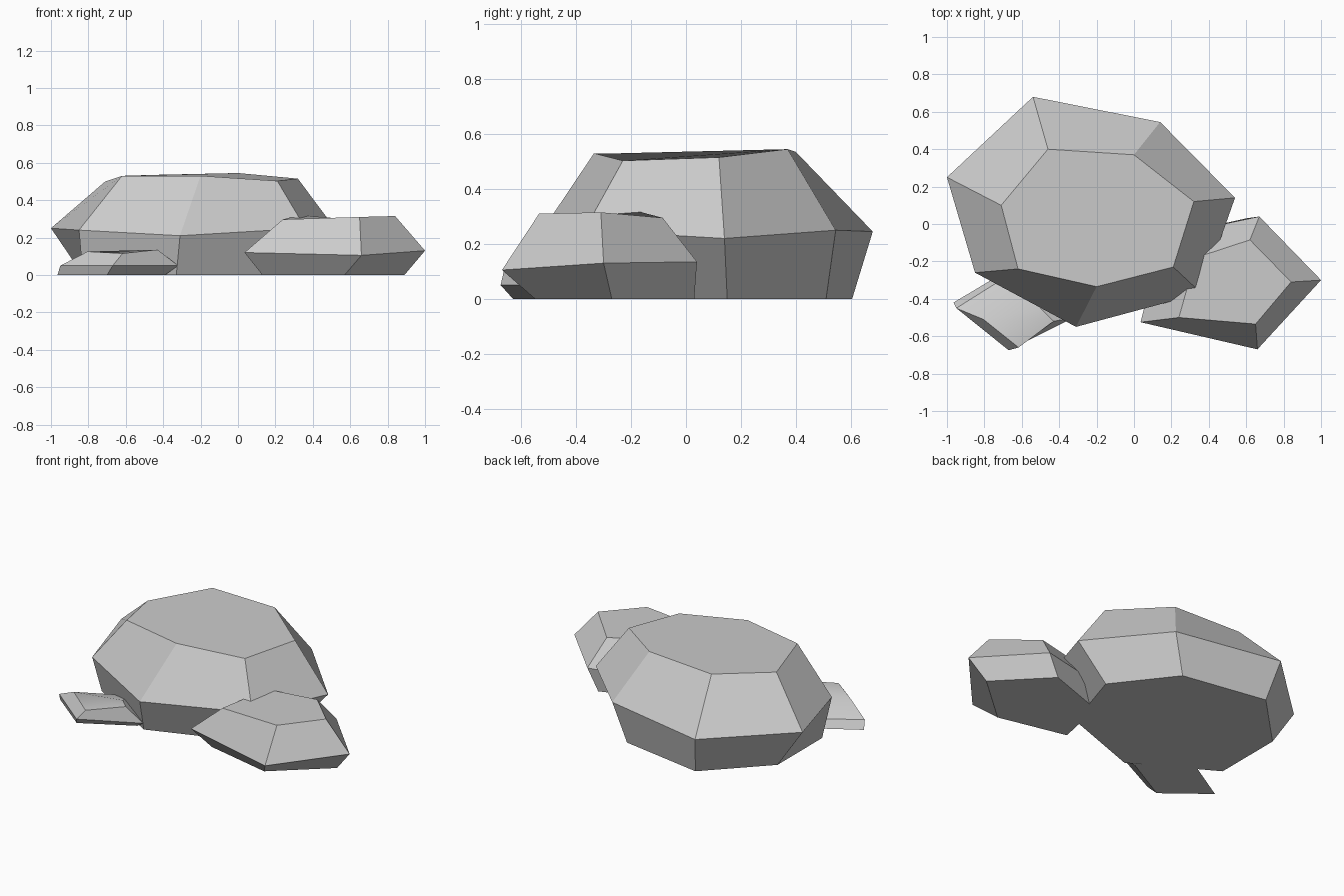
import bpy, bmesh, math

if "Cube" in bpy.data.objects:
    bpy.data.objects.remove(bpy.data.objects["Cube"])


def rock(name, *rings):
    """Faceted boulder lofted through matching rings, bottom to top."""
    bm = bmesh.new()
    loops = [[bm.verts.new(p) for p in ring] for ring in rings]
    n = len(loops[0])
    for lo, hi in zip(loops, loops[1:]):
        for i in range(n):
            j = (i + 1) % n
            bm.faces.new((lo[i], lo[j], hi[j], hi[i]))
    bm.faces.new(loops[0][::-1])
    bm.faces.new(loops[-1])
    bmesh.ops.recalc_face_normals(bm, faces=bm.faces[:])
    mesh = bpy.data.meshes.new(name)
    bm.to_mesh(mesh)
    bm.free()
    ob = bpy.data.objects.new(name, mesh)
    bpy.context.collection.objects.link(ob)
    bpy.ops.object.select_all(action='DESELECT')
    ob.select_set(True)
    bpy.context.view_layer.objects.active = ob
    bpy.ops.object.shade_smooth_by_angle(angle=math.radians(30))


# Large seven-sided boulder: ground, widest and top rings
rock("large_boulder",
     [(-.83, .26, 0), (-.83, -.19, 0), (-.33, -.48, 0), (.20, -.29, 0),
      (.34, .15, 0), (.06, .51, 0), (-.49, .605, 0)],
     [(-1, .25, .25), (-.85, -.26, .24), (-.31, -.55, .21), (.36, -.37, .25),
      (.54, .14, .22), (.14, .545, .25), (-.54, .68, .245)],
     [(-.71, .10, .50), (-.62, -.24, .53), (-.20, -.335, .53), (.21, -.23, .503),
      (.32, .12, .515), (0, .37, .545), (-.46, .40, .535)])

# Medium five-sided boulder on the right
rock("medium_boulder",
     [(.89, -.27, 0), (.60, .03, 0), (.20, -.11, 0), (.13, -.45, 0), (.57, -.55, 0)],
     [(1, -.30, .13), (.67, .04, .135), (.15, -.07, .13), (.035, -.525, .12),
      (.66, -.67, .105)],
     [(.84, -.31, .315), (.62, -.085, .295), (.33, -.18, .32), (.24, -.50, .297),
      (.65, -.535, .31)])

# Small flat stone at the front left
rock("small_stone",
     [(-.965, -.42, 0), (-.70, -.63, 0), (-.39, -.46, 0), (-.63, -.22, 0)],
     [(-.95, -.45, .05), (-.67, -.675, .05), (-.32, -.50, .05), (-.60, -.23, .05)],
     [(-.805, -.51, .125), (-.617, -.66, .115), (-.43, -.52, .135), (-.50, -.45, .13)])
